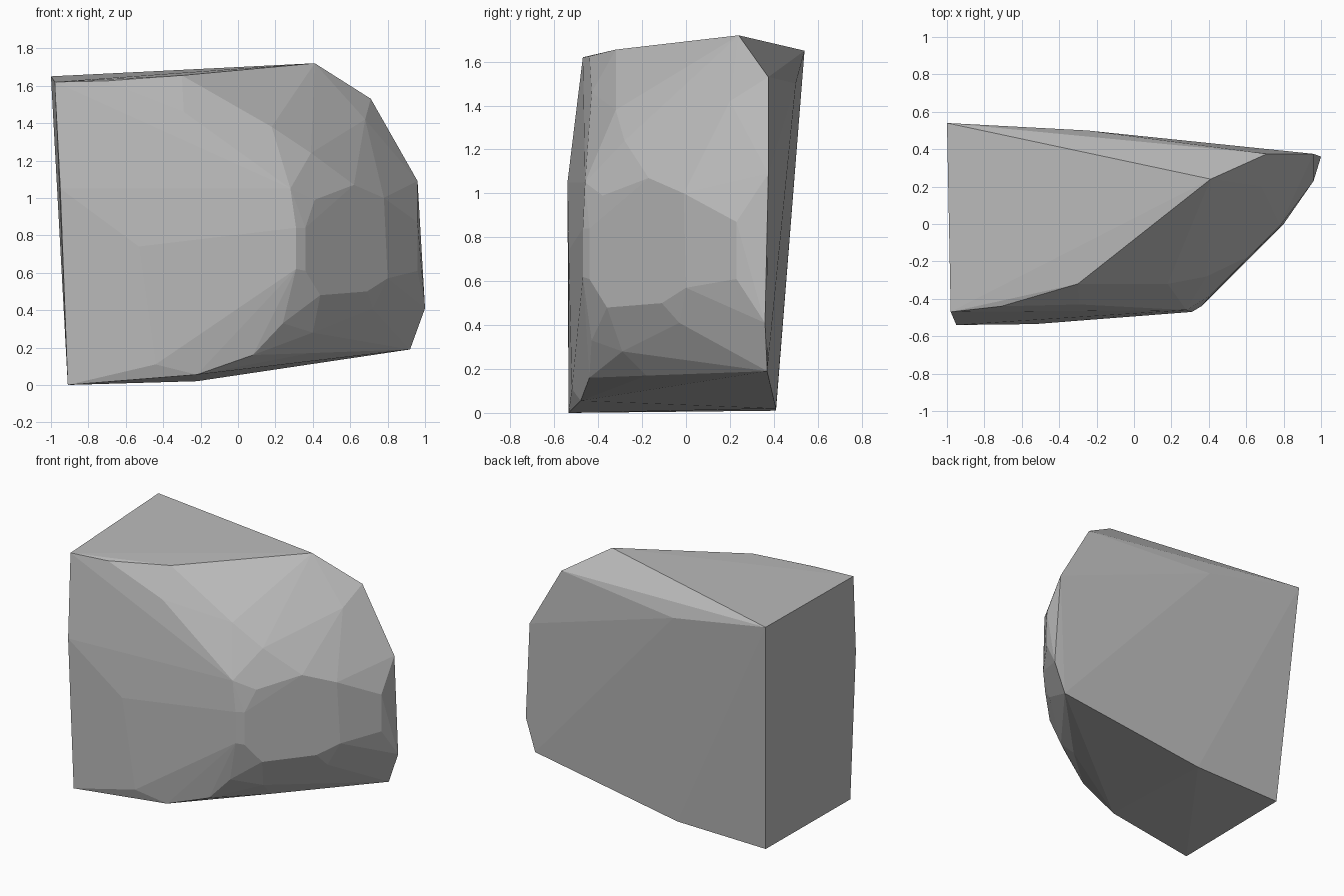
import bpy, bmesh

# Corner points of the boulder, grouped by region
back = [(-1, .54, 1.65), (-.25, .50, 1.50), (.71, .375, 1.53), (.96, .375, 1.09),
        (1, .36, .41), (.92, .37, .19), (-.22, .41, .02), (-.91, .41, .01)]
crown = [(-.98, -.47, 1.62), (-.71, -.44, 1.625), (-.30, -.32, 1.655), (.41, .24, 1.72)]
front = [(-.91, -.535, 0), (-.95, -.54, 1.05), (-.53, -.535, .74), (-.44, -.52, .11),
         (-.22, -.48, .055), (-.29, -.43, 1.46), (-.08, -.43, 1.32), (.28, -.46, 1.05),
         (.31, -.47, .84), (.31, -.47, .62)]
chipped_side = [(.36, -.44, .84), (.36, -.44, .61), (.41, -.38, .99), (.62, -.17, 1.07),
                (.78, -.01, 1.0), (.80, .0, .57), (.69, -.11, .50), (.44, -.36, .48),
                (.96, .23, .87), (.96, .23, .61)]
upper_chips = [(.18, -.32, 1.38), (.39, -.28, 1.24), (.53, -.10, 1.26),
               (.68, .20, 1.42), (.72, .16, 1.27)]
lower_chips = [(.08, -.44, .16), (.38, -.18, .17), (.69, .15, .20), (.24, -.43, .33),
               (.40, -.29, .28), (.58, -.09, .28), (.50, -.25, .41), (.72, -.03, .41)]

# Boulder: convex solid wrapped around the corners
bm = bmesh.new()
for p in back + crown + front + chipped_side + upper_chips + lower_chips:
    bm.verts.new(p)
hull = bmesh.ops.convex_hull(bm, input=bm.verts[:])
loose = {g for g in hull["geom_interior"] + hull["geom_unused"]
         if isinstance(g, bmesh.types.BMVert)}
bmesh.ops.delete(bm, geom=list(loose), context='VERTS')

# Merge nearly coplanar triangles into broad facets
bmesh.ops.dissolve_limit(bm, angle_limit=0.035, verts=bm.verts[:], edges=bm.edges[:])
bmesh.ops.recalc_face_normals(bm, faces=bm.faces[:])

mesh = bpy.data.meshes.new("boulder")
bm.to_mesh(mesh)
bm.free()
boulder = bpy.data.objects.new("boulder", mesh)
bpy.context.collection.objects.link(boulder)

# Plain stone colour
stone = bpy.data.materials.new("stone_grey")
stone.diffuse_color = (0.5, 0.5, 0.5, 1)
mesh.materials.append(stone)
